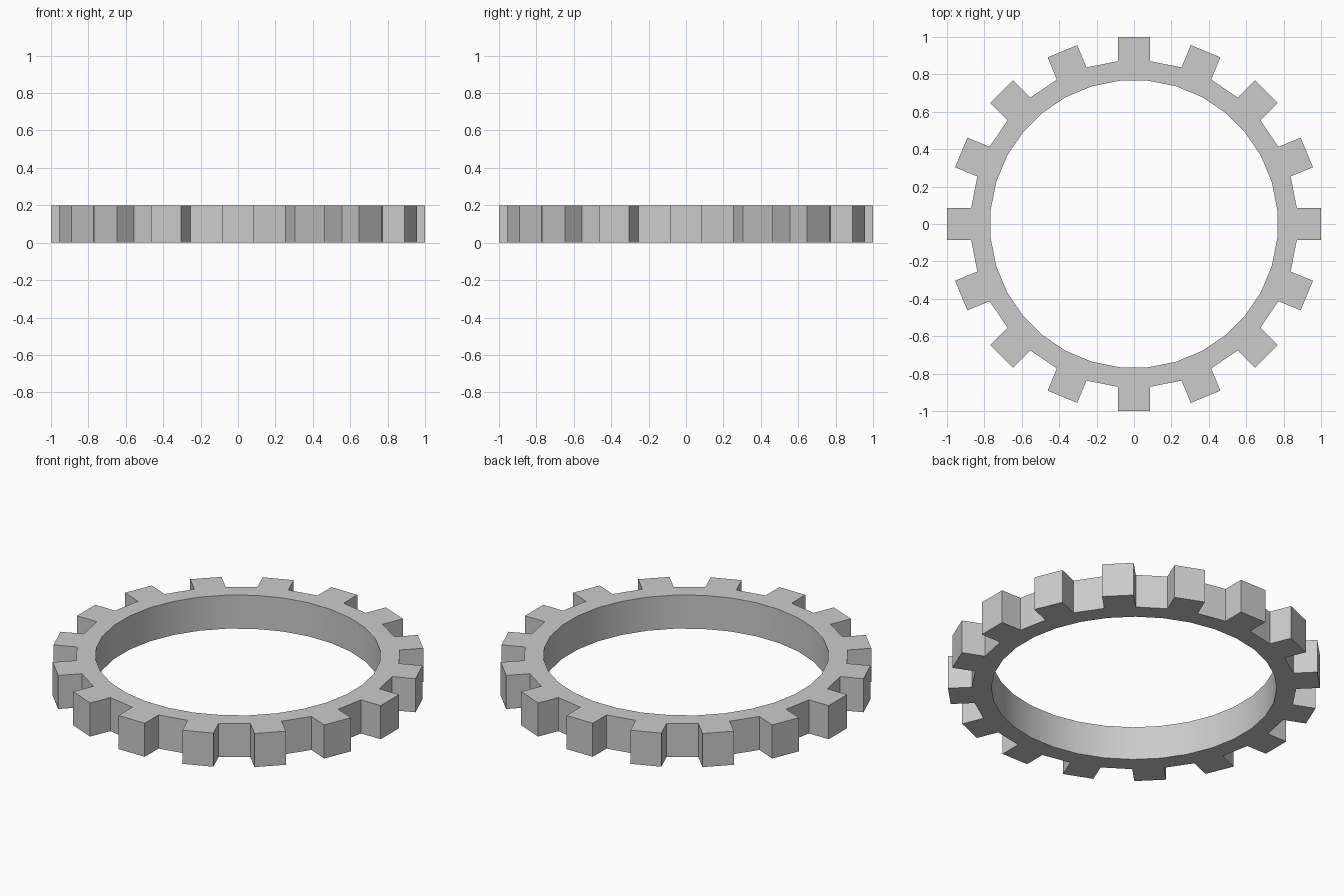
import bpy, bmesh
from math import sin, cos, pi

if "Cube" in bpy.data.objects:
    bpy.data.objects.remove(bpy.data.objects["Cube"])

TEETH = 16
SIDES = TEETH * 2
HEIGHT = 0.2
R_BORE, R_ROOT, TIP = 0.77, 0.875, 1.0
STEP = 2 * pi / SIDES

bm = bmesh.new()


def ring_points(radius):
    # vertices straddle each tooth axis
    return [(radius * cos((i - 0.5) * STEP), radius * sin((i - 0.5) * STEP))
            for i in range(SIDES)]


def verts(points):
    return [bm.verts.new((x, y, 0)) for x, y in points]


# flat ring body
inner = verts(ring_points(R_BORE))
root = verts(ring_points(R_ROOT))
half = R_ROOT * sin(STEP / 2)
for i in range(SIDES):
    j = (i + 1) % SIDES
    bm.faces.new((inner[i], root[i], root[j], inner[j]))
    # straight-sided tooth on every other segment
    if i % 2 == 0:
        c, s = cos(i * STEP), sin(i * STEP)
        a, b = verts([(TIP * c - t * s, TIP * s + t * c) for t in (-half, half)])
        bm.faces.new((root[i], a, b, root[j]))

# raise the profile to full thickness
out = bmesh.ops.extrude_face_region(bm, geom=bm.faces[:], use_keep_orig=True)
top = [g for g in out["geom"] if isinstance(g, bmesh.types.BMVert)]
bmesh.ops.translate(bm, verts=top, vec=(0, 0, HEIGHT))
bmesh.ops.recalc_face_normals(bm, faces=bm.faces[:])

mesh = bpy.data.meshes.new("gear_ring")
bm.to_mesh(mesh)
bm.free()
gear = bpy.data.objects.new("gear_ring", mesh)
bpy.context.collection.objects.link(gear)

# smooth bore, crisp teeth
bpy.context.view_layer.objects.active = gear
gear.select_set(True)
bpy.ops.object.shade_smooth_by_angle(angle=pi / 9)
